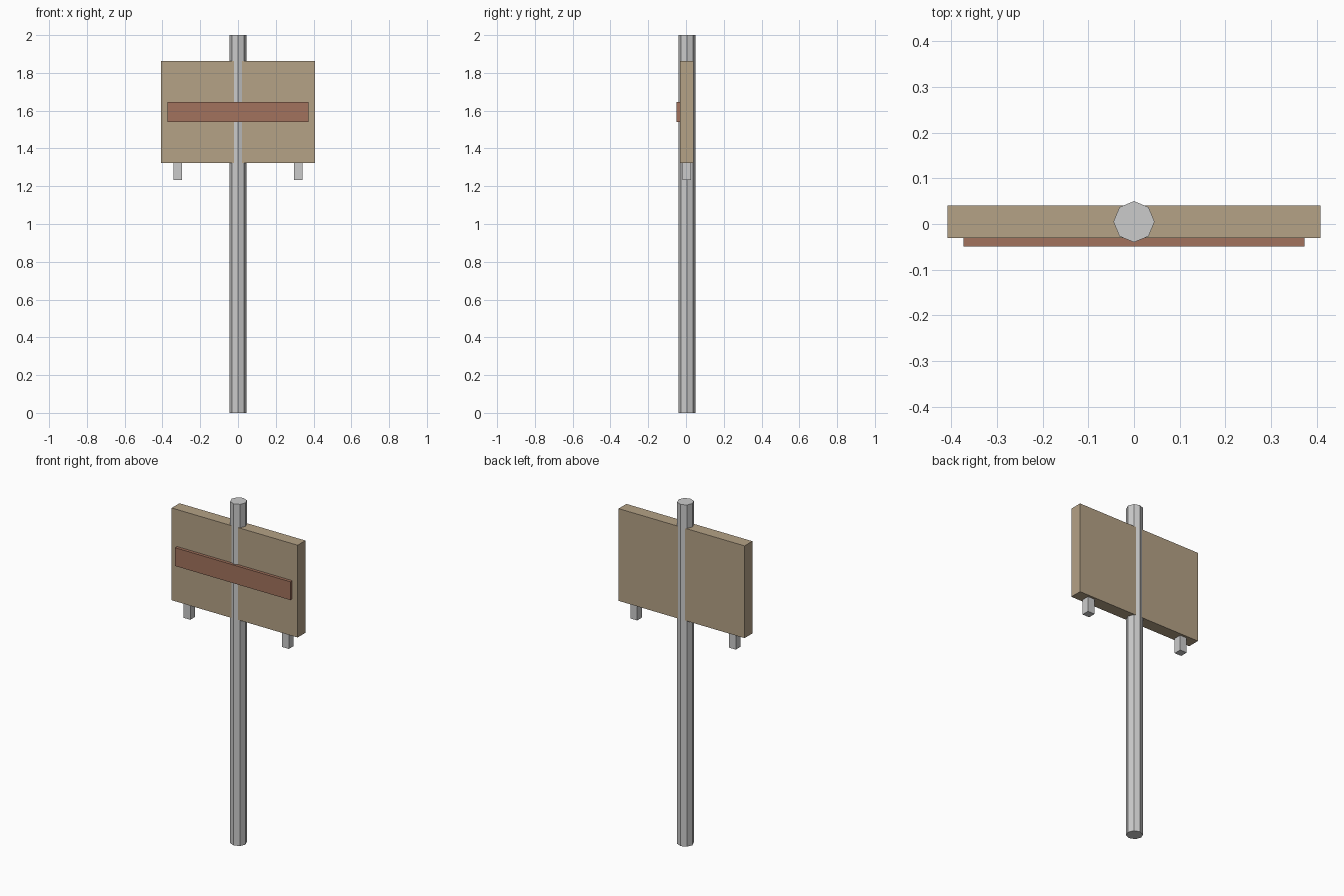
import bpy

if "Cube" in bpy.data.objects:
    bpy.data.objects.remove(bpy.data.objects["Cube"])

Y = 0.005  # shared depth centre of post, board and brackets


def material(name, color):
    mat = bpy.data.materials.new(name)
    mat.diffuse_color = (*color, 1.0)
    mat.use_nodes = True
    mat.node_tree.nodes["Principled BSDF"].inputs["Base Color"].default_value = mat.diffuse_color
    return mat


def box(name, center, size, mat=None):
    bpy.ops.mesh.primitive_cube_add(size=1, location=center)
    obj = bpy.context.object
    obj.name = name
    obj.scale = size
    bpy.ops.object.transform_apply(location=False, rotation=False, scale=True)
    if mat:
        obj.data.materials.append(mat)
    return obj


tan = material("tan_board", (0.46, 0.36, 0.24))
red_brown = material("red_brown_strip", (0.36, 0.17, 0.11))

# Eight-sided upright post
bpy.ops.mesh.primitive_cylinder_add(vertices=8, radius=0.045, depth=2.0,
                                    location=(0, Y, 1.0))
bpy.context.object.name = "post"

# Sign board threaded by the post
box("sign_board", (0, Y, 1.593), (0.816, 0.072, 0.54), tan)

# Raised strip across the front face
box("front_strip", (0, -0.04, 1.593), (0.746, 0.018, 0.107), red_brown)

# Square stubs under the board
for side, name in ((-1, "left_stub"), (1, "right_stub")):
    box(name, (side * 0.319, Y, 1.278), (0.045, 0.045, 0.09))
